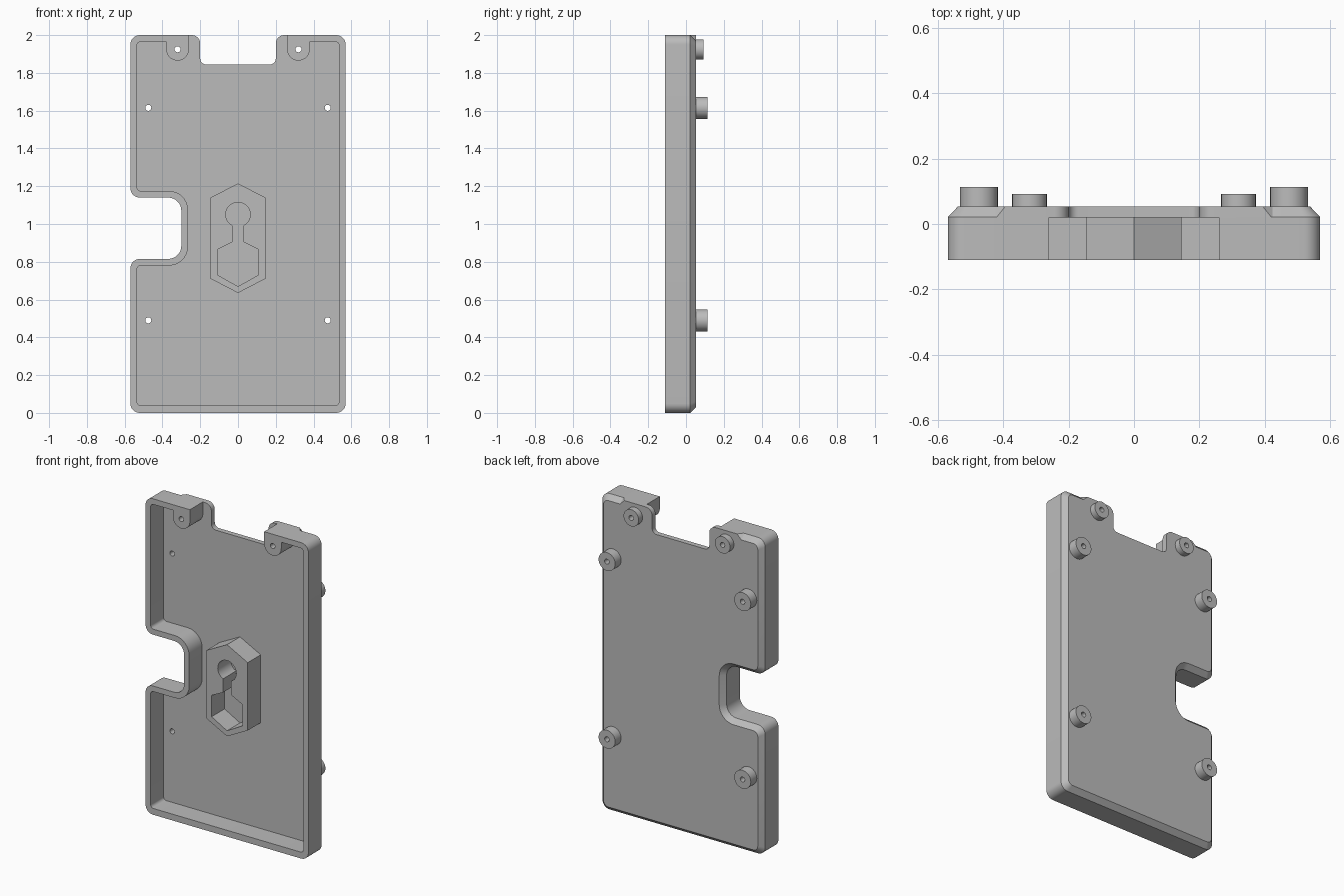
import bpy, bmesh, math
from mathutils import Vector

if "Cube" in bpy.data.objects:
    bpy.data.objects.remove(bpy.data.objects["Cube"], do_unlink=True)

grey = bpy.data.materials.new("plain grey")
grey.use_nodes = True
grey.diffuse_color = (0.5, 0.5, 0.5, 1)
grey.node_tree.nodes["Principled BSDF"].inputs["Base Color"].default_value = (0.5, 0.5, 0.5, 1)

FRONT, FLOOR, BACK = -0.11, 0.02, 0.053
THROUGH = -0.3


def rounded(corners, steps=8):
    """Outline in x, z from corners (x, z, radius); sharp corners stay one point."""
    points = []
    for i, (x, z, r) in enumerate(corners):
        p = Vector((x, z))
        if r == 0:
            points.append(p)
            continue
        a = (Vector(corners[i - 1][:2]) - p).normalized()
        b = (Vector(corners[(i + 1) % len(corners)][:2]) - p).normalized()
        centre = p + (a + b) * r
        for k in range(steps + 1):
            t = math.pi / 2 * k / steps
            points.append(centre - b * r * math.cos(t) - a * r * math.sin(t))
    return points


def circle(x, z, r, n=32):
    return [Vector((x + r * math.cos(math.tau * k / n), z + r * math.sin(math.tau * k / n)))
            for k in range(n)]


def loft(bm, sections):
    """Closed solid through (y, outline) sections with equal point counts."""
    rings = [[bm.verts.new((p.x, y, p.y)) for p in pts] for y, pts in sections]
    bm.faces.new(rings[0])
    bm.faces.new(rings[-1])
    n = len(rings[0])
    for lo, hi in zip(rings, rings[1:]):
        for i in range(n):
            j = (i + 1) % n
            bm.faces.new((lo[i], lo[j], hi[j], hi[i]))


def solid(name, *section_lists):
    bm = bmesh.new()
    for sections in section_lists:
        loft(bm, sections)
    bmesh.ops.recalc_face_normals(bm, faces=bm.faces)
    mesh = bpy.data.meshes.new(name)
    bm.to_mesh(mesh)
    bm.free()
    mesh.materials.append(grey)
    obj = bpy.data.objects.new(name, mesh)
    bpy.context.collection.objects.link(obj)
    return obj


def cut(obj, *cutters):
    for c in cutters:
        c.hide_render = True
        m = obj.modifiers.new("cut", 'BOOLEAN')
        m.operation, m.solver, m.object = 'DIFFERENCE', 'EXACT', c
    graph = bpy.context.evaluated_depsgraph_get()
    mesh = bpy.data.meshes.new_from_object(obj.evaluated_get(graph))
    obj.modifiers.clear()
    obj.data = mesh


def shell_outline(d, ramp):
    """Outer outline, inset by d except along the middle of the top edge."""
    x, r, top = 0.57 - d, 0.05 - d * 0.6, 2 - d
    return rounded([
        (x, d, r), (x, top, r), (0.425, top, 0), (ramp, 2, 0),
        (0.2, 2, 0.045), (0.2, 1.845, 0.03), (-0.2, 1.845, 0.03), (-0.2, 2, 0.045),
        (-ramp, 2, 0), (-0.425, top, 0), (-x, top, r),
        (-x, 1.14 + d, r), (d - 0.3, 1.14 + d, 0.07 + d),
        (d - 0.3, 0.815 - d, 0.07 + d), (-x, 0.815 - d, r), (-x, d, r)])


# Tray with chamfered back, side notch and top notch
outer = shell_outline(0, 0.42)
tray = solid("tray", [(FRONT, outer), (FLOOR + 0.002, outer),
                      (BACK, shell_outline(0.03, 0.395))])

# Hollow interior, leaving the rim and the two top screw bosses
right = [(0.535, 0.04, 0.02), (0.535, 1.965, 0.02), (0.38, 1.965, 0),
         (0.38, 1.865, 0.0599), (0.26, 1.865, 0.0599), (0.26, 2.2, 0)]
left = [(-x, z, r) for x, z, r in reversed(right)]
side = [(-0.535, 1.175, 0.02), (-0.265, 1.175, 0.1),
        (-0.265, 0.78, 0.1), (-0.535, 0.78, 0.02)]
inside = rounded(right + left[:-1] + side + left[-1:])
cavity = solid("cavity_cutter", [(THROUGH, inside), (FLOOR, inside)])

# Screw holes through floor, bosses and standoffs: x, z, radius, end
spots = [(s * x, z, r, y) for s in (1, -1)
         for x, z, r, y in ((0.475, 1.615, 0.058, 0.113),
                            (0.475, 0.49, 0.058, 0.113),
                            (0.32, 1.925, 0.053, 0.092))]
holes = solid("hole_cutter", *[[(THROUGH, circle(x, z, 0.016, 20)),
                                (0.3, circle(x, z, 0.016, 20))] for x, z, r, y in spots])
cut(tray, cavity, holes)
parts = [tray]

# Standoffs on the back
for i, (x, z, r, y) in enumerate(spots):
    peg = solid(f"standoff_{i + 1}", [(BACK - 0.01, circle(x, z, r)), (y, circle(x, z, r))])
    cut(peg, holes)
    parts.append(peg)

# Hanging block with keyhole pocket
block = [Vector(p) for p in ((0, 0.635), (0.145, 0.71), (0.145, 1.14),
                             (0, 1.215), (-0.145, 1.14), (-0.145, 0.71))]
hanger = solid("hanger_block", [(FRONT, block), (FLOOR + 0.01, block)])
key = [Vector(p) for p in ((0, 0.67), (0.108, 0.73), (0.108, 0.865), (0.028, 0.905))]
for k in range(25):
    a = math.radians(-64.5 + 309 * k / 24)
    key.append(Vector((0.065 * math.cos(a), 1.05 + 0.065 * math.sin(a))))
key += [Vector((-p.x, p.y)) for p in reversed(key[1:4])]
keyhole = solid("keyhole_cutter", [(THROUGH, key), (0.1, key)])
cut(hanger, keyhole)
parts.append(hanger)

for helper in (cavity, holes, keyhole):
    bpy.data.objects.remove(helper, do_unlink=True)

# Smooth curved walls, keep edges sharp
bpy.ops.object.select_all(action='DESELECT')
for p in parts:
    p.select_set(True)
bpy.context.view_layer.objects.active = tray
bpy.ops.object.shade_smooth_by_angle(angle=math.radians(30))
